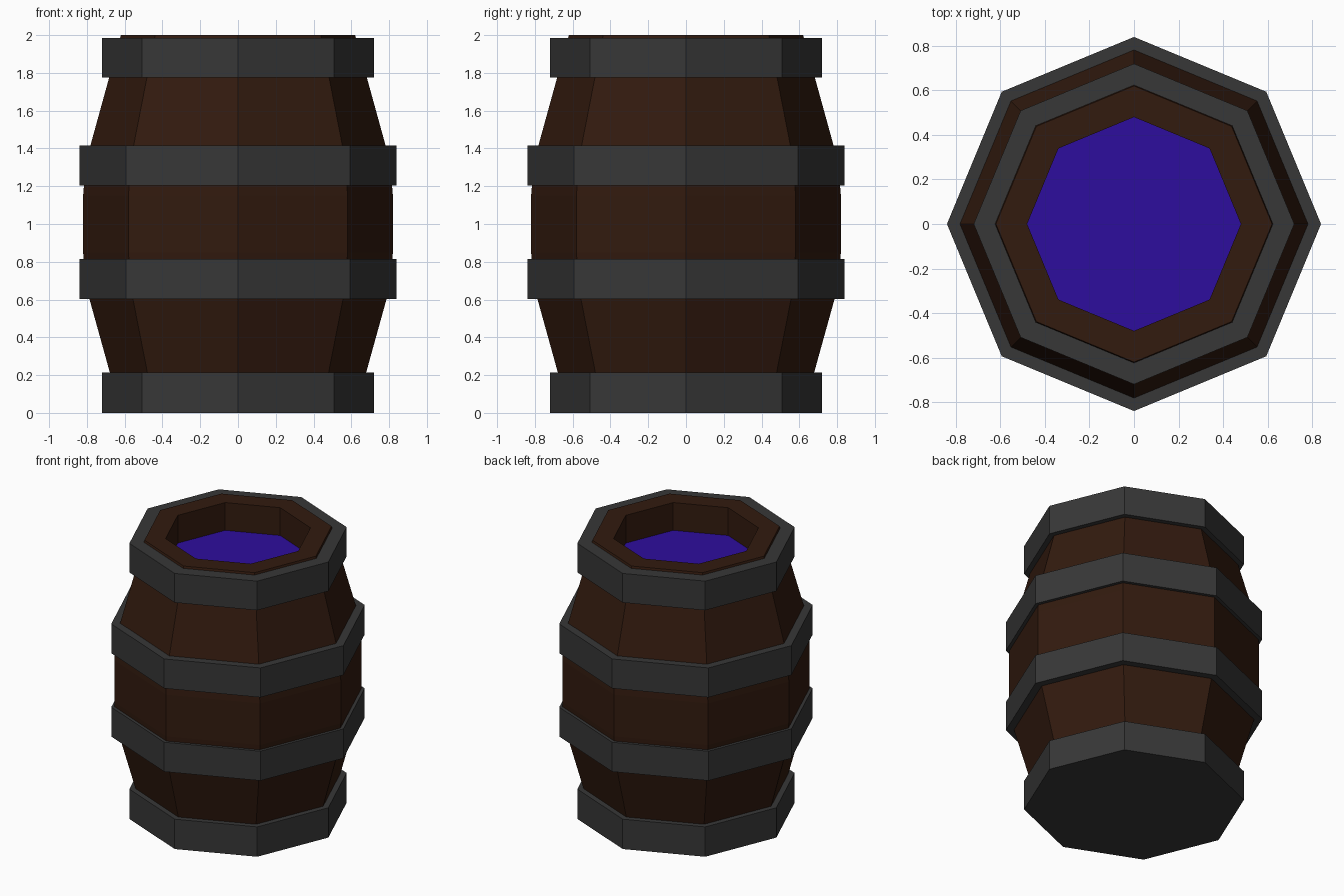
import bpy, bmesh, math

if "Cube" in bpy.data.objects:
    bpy.data.objects.remove(bpy.data.objects["Cube"])

SIDES = 8


def material(name, rgb):
    m = bpy.data.materials.new(name)
    m.diffuse_color = (*rgb, 1.0)
    m.use_nodes = True
    m.node_tree.nodes["Principled BSDF"].inputs["Base Color"].default_value = m.diffuse_color
    return m


def lathe(name, profile, mat, closed=False):
    """Spin an (r, z) profile into a flat-faced octagon; r = 0 ends become caps."""
    bm = bmesh.new()
    rings = []
    for r, z in profile:
        rings.append([bm.verts.new((r * math.cos(2 * math.pi * i / SIDES),
                                    r * math.sin(2 * math.pi * i / SIDES), z))
                      for i in range(SIDES)])
    pairs = list(zip(rings, rings[1:]))
    if closed:
        pairs.append((rings[-1], rings[0]))
    for a, b in pairs:
        for i in range(SIDES):
            j = (i + 1) % SIDES
            bm.faces.new((a[i], a[j], b[j], b[i]))
    if not closed:
        bm.faces.new(rings[0][::-1])
        bm.faces.new(rings[-1])
    bmesh.ops.recalc_face_normals(bm, faces=bm.faces)
    mesh = bpy.data.meshes.new(name)
    bm.to_mesh(mesh)
    bm.free()
    mesh.materials.append(mat)
    obj = bpy.data.objects.new(name, mesh)
    bpy.context.collection.objects.link(obj)
    return obj


wood = material("dark_wood", (0.032, 0.0105, 0.0045))
iron = material("dark_iron", (0.038, 0.038, 0.038))
liquid = material("liquid", (0.027, 0.004, 0.34))

# Wooden body: bulging outside, thick rim, recessed opening
lathe("barrel_body", [
    (0.62, 0.003), (0.805, 0.67), (0.82, 0.85), (0.82, 1.15), (0.805, 1.33),
    (0.62, 2.0), (0.48, 2.0), (0.48, 1.78)], wood)

# Liquid surface inside the opening
lathe("liquid_surface", [(0.48, 1.785), (0.48, 1.80)], liquid)

# Bottom hoop is a solid disc that closes the base
lathe("bottom_hoop", [(0.72, 0.0), (0.72, 0.215)], iron)

# Remaining hoops are rings: outer radius, inner radius, bottom, top
for name, ro, ri, z0, z1 in [
        ("lower_hoop", 0.84, 0.76, 0.603, 0.815),
        ("upper_hoop", 0.84, 0.76, 1.203, 1.415),
        ("top_hoop", 0.72, 0.60, 1.775, 1.985)]:
    lathe(name, [(ro, z0), (ro, z1), (ri, z1), (ri, z0)], iron, closed=True)
